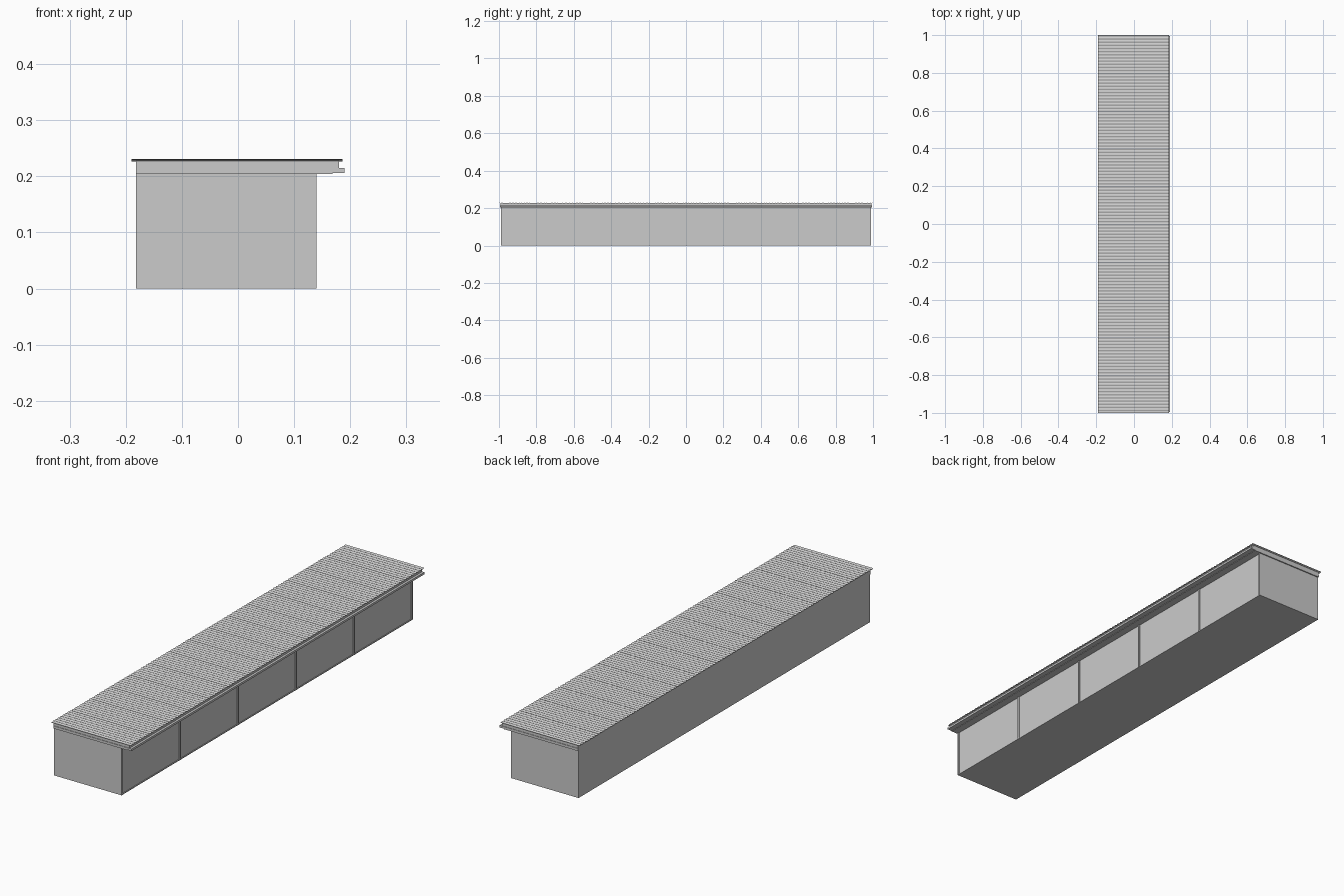
import bpy, bmesh, math

if "Cube" in bpy.data.objects:
    bpy.data.objects.remove(bpy.data.objects["Cube"])

BAYS = 5
X0, X1 = -0.182, 0.14      # back wall and front line of the garages
Y = 0.99                   # half length of the row
WALL_TOP = 0.205
T = 0.008                  # wall thickness


def box(name, x0, x1, y0, y1, z0, z1):
    bm = bmesh.new()
    bmesh.ops.create_cube(bm, size=1)
    for v in bm.verts:
        v.co = ((x0 + x1) / 2 + v.co.x * (x1 - x0),
                (y0 + y1) / 2 + v.co.y * (y1 - y0),
                (z0 + z1) / 2 + v.co.z * (z1 - z0))
    me = bpy.data.meshes.new(name)
    bm.to_mesh(me)
    bm.free()
    ob = bpy.data.objects.new(name, me)
    bpy.context.collection.objects.link(ob)
    return ob


# Floor and back wall
box("floor", X0, X1 - 0.001, -Y, Y, 0, 0.004)
box("back_wall", X0, X0 + T, -Y, Y, 0, WALL_TOP)

# End walls and partitions between bays
pitch = (2 * Y - T) / BAYS
for i in range(BAYS + 1):
    y = -Y + i * pitch
    box(f"cross_wall_{i}", X0, X1, y, y + T, 0, WALL_TOP)

# Slightly recessed garage doors
for i in range(BAYS):
    y = -Y + i * pitch + T
    box(f"garage_door_{i}", X1 - 0.008, X1 - 0.004, y, y + pitch - T, 0.002, WALL_TOP)

# Roof slab, front fascia and the roof support above
box("roof_slab", X0, 0.168, -0.995, 0.995, 0.204, 0.215)
box("front_fascia", 0.168, 0.19, -0.995, 0.995, 0.206, 0.215)
box("roof_support", X0, 0.18, -0.993, 0.993, 0.215, 0.227)

# Corrugated roof sheets, each overlapping its neighbour
SHEETS, WAVES, SEG = 15, 8, 8
width = 2.0 / SHEETS
for s in range(SHEETS):
    bm = bmesh.new()
    prev = None
    for k in range(WAVES * SEG + 1):
        t = k / (WAVES * SEG)
        y = -1 + (s + t) * width
        z = 0.2285 + 0.0015 * math.cos(2 * math.pi * WAVES * t) + 0.0005 * t
        pair = [bm.verts.new((x, y, z)) for x in (-0.19, 0.186)]
        if prev:
            bm.faces.new((prev[0], prev[1], pair[1], pair[0]))
        prev = pair
    me = bpy.data.meshes.new("roof_sheet")
    bm.to_mesh(me)
    bm.free()
    ob = bpy.data.objects.new(f"roof_sheet_{s}", me)
    bpy.context.collection.objects.link(ob)
    mod = ob.modifiers.new("thickness", "SOLIDIFY")
    mod.thickness = 0.0008
    mod.offset = 0
    for p in me.polygons:
        p.use_smooth = True
    bpy.ops.object.select_all(action='DESELECT')
    ob.select_set(True)
    bpy.context.view_layer.objects.active = ob
    bpy.ops.object.modifier_apply(modifier=mod.name)
    bpy.ops.object.shade_smooth_by_angle(angle=math.radians(50))
